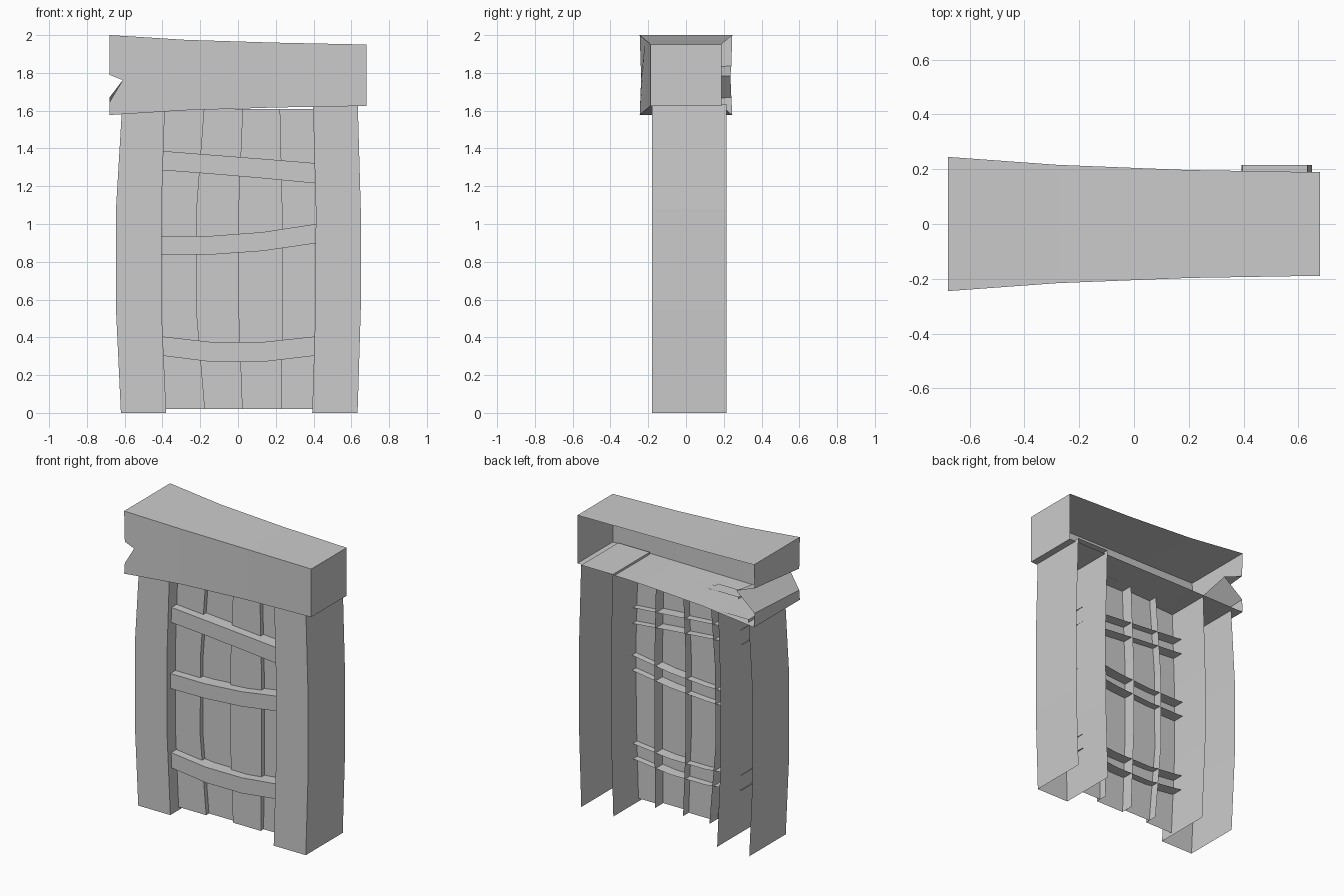
import bpy

if "Cube" in bpy.data.objects:
    bpy.data.objects.remove(bpy.data.objects["Cube"])


def add_mesh(name, verts, faces):
    me = bpy.data.meshes.new(name)
    me.from_pydata(verts, [], faces)
    me.update()
    ob = bpy.data.objects.new(name, me)
    bpy.context.collection.objects.link(ob)
    return ob


def channel_faces(n, start=0):
    """Three-sided strip, open at the back, through n rings of 4 points."""
    return [(i * 4 + j, i * 4 + j + 1, i * 4 + j + 5, i * 4 + j + 4)
            for i in range(start, n - 1) for j in range(3)]


def upright(name, left, right, levels, front, back):
    """Vertical board: front, two sides and a top; no back or bottom."""
    verts = []
    for l, r, z in zip(left, right, levels):
        verts += [(l, back, z), (l, front, z), (r, front, z), (r, back, z)]
    n = len(levels)
    k = (n - 1) * 4
    add_mesh(name, verts, channel_faces(n) + [(k, k + 1, k + 2, k + 3)])


def crossbar(name, tops, bottoms, front=-0.145, back=-0.01):
    """Horizontal slat, open at the back, ends sunk into the posts."""
    verts = []
    for x, t, b in zip((-0.405, -0.14, 0.13, 0.412), tops, bottoms):
        verts += [(x, back, t), (x, front, t), (x, front, b), (x, back, b)]
    add_mesh(name, verts, channel_faces(4))


# Side posts, slightly bowed
upright("left_post", (-0.62, -0.646, -0.646, -0.615), (-0.38, -0.405, -0.405, -0.388),
        (0, 0.55, 1.08, 1.598), -0.18, 0.21)
upright("right_post", (0.393, 0.41, 0.412, 0.397), (0.633, 0.65, 0.65, 0.634),
        (0, 0.55, 1.08, 1.635), -0.18, 0.215)

# Four vertical planks sharing bowed seams
levels = (0.02, 0.55, 1.08, 1.61)
seams = [(-0.383, -0.408, -0.408, -0.391), (-0.175, -0.22, -0.218, -0.178),
         (0.022, 0.002, 0.002, 0.024), (0.23, 0.237, 0.235, 0.223),
         (0.396, 0.413, 0.415, 0.4)]
for i, front in enumerate((-0.09, -0.06, -0.085, -0.055)):
    upright(f"plank_{i + 1}", seams[i], seams[i + 1], levels, front, 0.0)

# Sagging crossbars
crossbar("upper_crossbar", (1.387, 1.366, 1.345, 1.322), (1.285, 1.265, 1.242, 1.215))
crossbar("middle_crossbar", (0.937, 0.937, 0.957, 1.0), (0.836, 0.838, 0.857, 0.898))
crossbar("lower_crossbar", (0.405, 0.375, 0.375, 0.405), (0.303, 0.27, 0.27, 0.303))

# Lintel: tapering beam, open at the back, with a notch broken out of the left end
verts = []
for x, y, t, b in ((-0.68, 0.245, 2.0, 1.577), (-0.28, 0.216, 1.975, 1.602),
                   (0.2, 0.197, 1.96, 1.617), (0.68, 0.189, 1.95, 1.625)):
    verts += [(x, y, t), (x, -y, t), (x, -y, b), (x, y, b)]
verts += [(-0.68, -0.238, 1.79), (-0.61, -0.238, 1.762), (-0.68, -0.238, 1.645),
          (-0.68, 0.24, 1.838), (-0.54, 0.235, 1.785), (-0.68, 0.24, 1.67)]
faces = channel_faces(4, 1) + [
    (0, 1, 5, 4), (2, 3, 7, 6), (1, 16, 17, 18, 2, 6, 5),   # notched first section
    (12, 13, 14, 15)]                                       # right end
front_edge, back_edge = (1, 16, 17, 18, 2), (0, 19, 20, 21, 3)
for i in range(4):                                          # broken left end
    faces.append((front_edge[i], back_edge[i], back_edge[i + 1], front_edge[i + 1]))
add_mesh("lintel", verts, faces)
